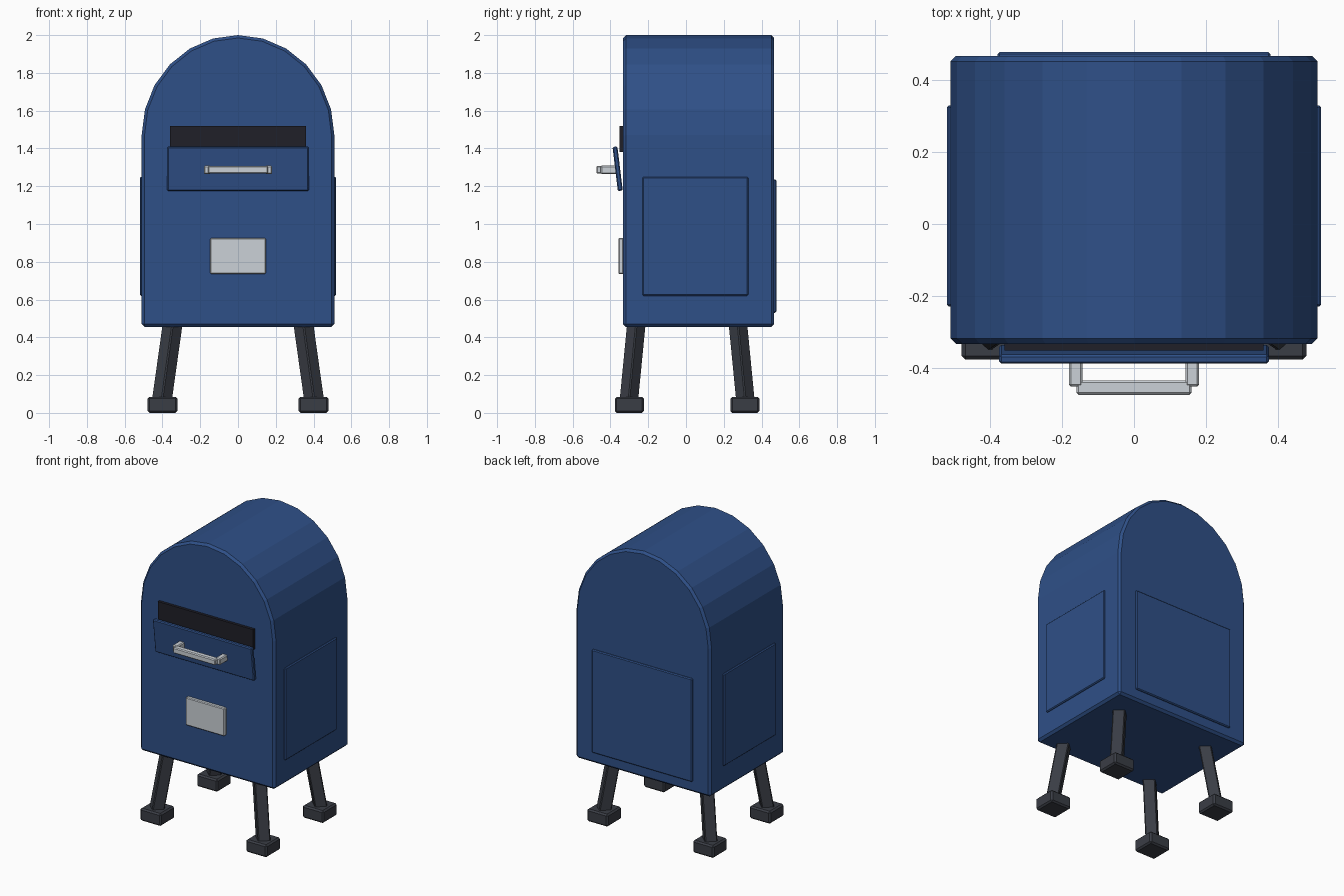
import bpy, bmesh
from math import sin, cos, pi
from mathutils import Vector

cube = bpy.data.objects.get("Cube")
if cube:
    bpy.data.objects.remove(cube, do_unlink=True)


def make_material(name, color):
    mat = bpy.data.materials.new(name)
    mat.use_nodes = True
    mat.diffuse_color = (*color, 1)
    mat.node_tree.nodes["Principled BSDF"].inputs["Base Color"].default_value = (*color, 1)
    return mat


blue = make_material("blue paint", (0.028, 0.08, 0.245))
dark = make_material("dark iron", (0.042, 0.047, 0.06))
black = make_material("slot black", (0.014, 0.014, 0.021))
silver = make_material("silver metal", (0.6, 0.64, 0.68))


def finish(name, bm, mat, bevel):
    bmesh.ops.recalc_face_normals(bm, faces=bm.faces)
    mesh = bpy.data.meshes.new(name)
    bm.to_mesh(mesh)
    bm.free()
    mesh.materials.append(mat)
    obj = bpy.data.objects.new(name, mesh)
    bpy.context.collection.objects.link(obj)
    if bevel:
        mod = obj.modifiers.new("Bevel", 'BEVEL')
        mod.width = bevel
        mod.segments = 1
        mod.limit_method = 'ANGLE'
    return obj


def box(name, low, high, mat, bevel=0.006):
    """Box between two corners, with its origin at the centre."""
    low, high = Vector(low), Vector(high)
    bm = bmesh.new()
    bmesh.ops.create_cube(bm, size=1)
    bmesh.ops.scale(bm, vec=high - low, verts=bm.verts)
    obj = finish(name, bm, mat, bevel)
    obj.location = (low + high) / 2
    return obj


# Body: arched profile extruded front to back
FRONT, BACK, HALF, BASE, SPRING = -0.333, 0.467, 0.51, 0.455, 1.47
profile = [(-HALF, BASE), (HALF, BASE)]
profile += [(HALF * cos(pi * i / 12), SPRING + 0.53 * sin(pi * i / 12)) for i in range(13)]
bm = bmesh.new()
face = bm.faces.new([bm.verts.new((x, FRONT, z)) for x, z in profile])
extruded = bmesh.ops.extrude_face_region(bm, geom=[face])["geom"]
bmesh.ops.translate(bm, vec=(0, BACK - FRONT, 0),
                    verts=[v for v in extruded if isinstance(v, bmesh.types.BMVert)])
finish("body", bm, blue, 0.015)

# Raised panels on the sides and back
box("left_panel", (0.49, -0.23, 0.62), (0.52, 0.33, 1.25), blue)
box("right_panel", (-0.52, -0.23, 0.62), (-0.49, 0.33, 1.25), blue)
box("back_panel", (-0.38, 0.44, 0.53), (0.38, 0.478, 1.235), blue)

# Mail slot, tilted flap and label plate
box("mail_slot", (-0.36, -0.352, 1.38), (0.36, -0.32, 1.52), black, 0)
flap = box("slot_flap", (-0.375, -0.375, 1.175), (0.375, -0.349, 1.41), blue)
flap.rotation_euler.x = 0.12
box("label_plate", (-0.147, -0.358, 0.735), (0.147, -0.33, 0.925), silver, 0.005)

# Pull handle
box("handle_bar", (-0.16, -0.475, 1.267), (0.16, -0.435, 1.307), silver)
for side, s in (("left", 1), ("right", -1)):
    xs = sorted((s * 0.143, s * 0.181))
    box(side + "_handle_post", (xs[0], -0.452, 1.265), (xs[1], -0.36, 1.309), silver)

# Splayed square legs turned edge-on, with block feet
CENTRE_Y = 0.006
for side, sx in (("left", 1), ("right", -1)):
    for end, sy in (("front", -1), ("back", 1)):
        bm = bmesh.new()
        rings = []
        for x, y, z in ((0.408, 0.312, 0.03), (0.342, 0.266, 0.5)):
            cx, cy = sx * x, CENTRE_Y + sy * y
            rings.append([bm.verts.new((cx + 0.057 * cos(k * pi / 2),
                                        cy + 0.053 * sin(k * pi / 2), z)) for k in range(4)])
        for k in range(4):
            n = (k + 1) % 4
            bm.faces.new((rings[0][k], rings[0][n], rings[1][n], rings[1][k]))
        for ring in rings:
            bm.faces.new(ring)
        finish(f"{end}_{side}_leg", bm, dark, 0.006)
        fx, fy = sx * 0.4, CENTRE_Y + sy * 0.306
        box(f"{end}_{side}_foot", (fx - 0.079, fy - 0.077, 0),
            (fx + 0.079, fy + 0.077, 0.085), dark, 0.01)
